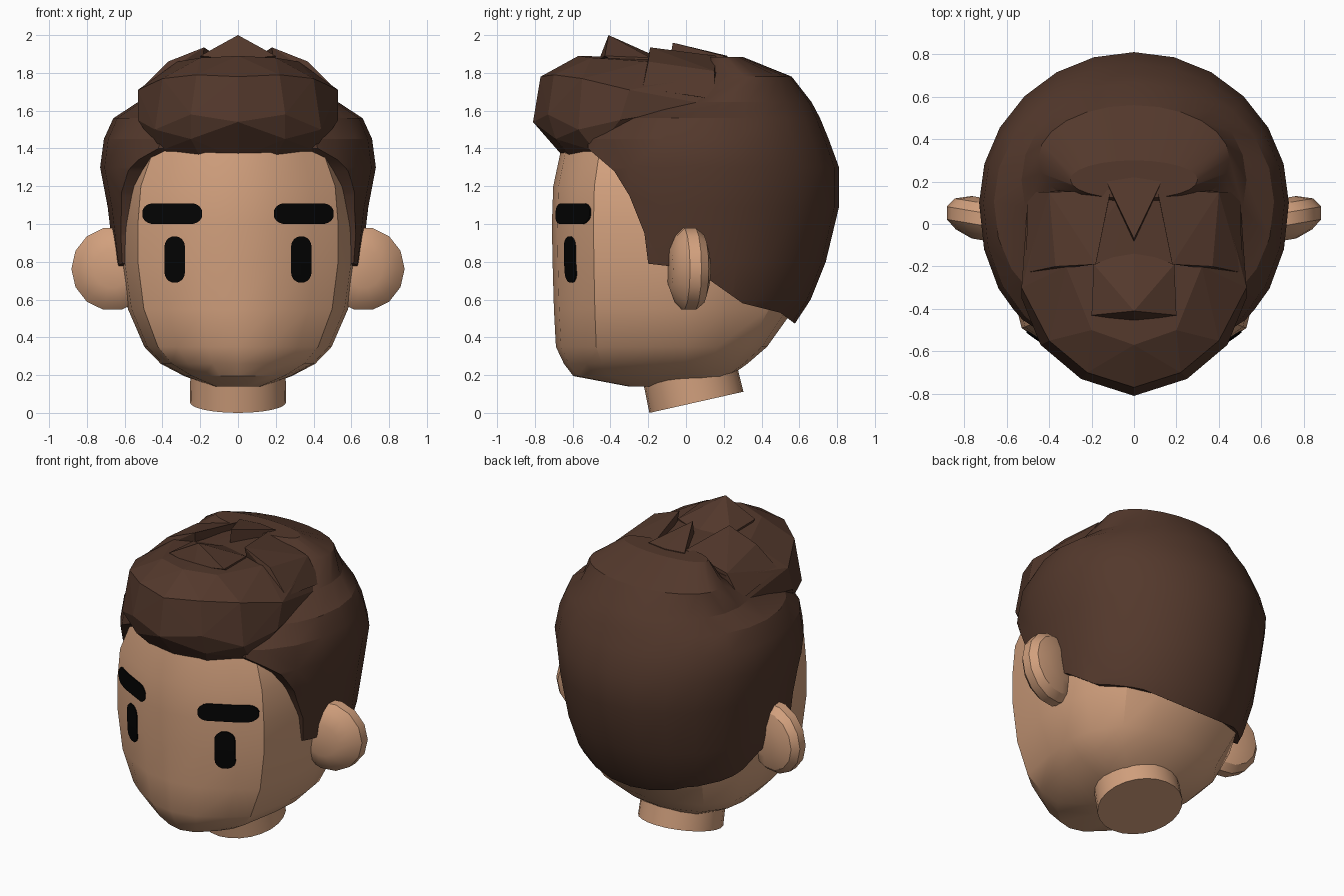
import bpy, bmesh, math
from mathutils import Vector
from mathutils.bvhtree import BVHTree

if "Cube" in bpy.data.objects:
    bpy.data.objects.remove(bpy.data.objects["Cube"])


def material(name, rgb):
    m = bpy.data.materials.new(name)
    m.diffuse_color = (*rgb, 1)
    m.use_nodes = True
    m.node_tree.nodes["Principled BSDF"].inputs["Base Color"].default_value = m.diffuse_color
    return m


SKIN = material("skin", (0.64, 0.35, 0.205))
HAIR = material("brown hair", (0.087, 0.040, 0.025))
BLACK = material("black", (0.001, 0.001, 0.001))


def finish(name, bm, mat, smooth=0):
    bmesh.ops.recalc_face_normals(bm, faces=bm.faces)
    me = bpy.data.meshes.new(name)
    bm.to_mesh(me)
    bm.free()
    me.materials.append(mat)
    ob = bpy.data.objects.new(name, me)
    bpy.context.collection.objects.link(ob)
    if smooth:
        soften(ob, smooth)
    return ob


def soften(ob, degrees):
    bpy.ops.object.select_all(action='DESELECT')
    ob.select_set(True)
    bpy.context.view_layer.objects.active = ob
    bpy.ops.object.shade_smooth_by_angle(angle=math.radians(degrees))


def loft(rings):
    """Skin a list of equal-length point loops and cap both ends."""
    bm = bmesh.new()
    rows = [[bm.verts.new(p) for p in r] for r in rings]
    n = len(rows[0])
    for a, b in zip(rows, rows[1:]):
        for i in range(n):
            j = (i + 1) % n
            bm.faces.new((a[i], a[j], b[j], b[i]))
    bm.faces.new(rows[0][::-1])
    bm.faces.new(rows[-1])
    return bm


def hull(name, pts, sides, mat=HAIR):
    """Convex lump; sides lists the x signs whose points are joined."""
    bm = bmesh.new()
    for p in sorted({(s * x, y, z) for s in sides for x, y, z in pts}):
        bm.verts.new(p)
    bmesh.ops.convex_hull(bm, input=bm.verts[:])
    junk = [v for v in bm.verts if not v.link_faces]
    bmesh.ops.delete(bm, geom=junk, context='VERTS')
    return finish(name, bm, mat)


# Head: one mirrored cross-section, scaled at each height
half = [(0, -.71), (.2, -.682), (.4, -.578), (.53, -.49), (.6, -.2), (.62, 0),
        (.59, .25), (.45, .5), (.25, .61), (0, .65)]
section = half + [(-x, y) for x, y in half[-2:0:-1]]
levels = [(.14, .22, .43, .2), (.195, .46, .84, .36), (.26, .66, .91, .5),
          (.35, .80, .97, .66), (.55, .94, .985, .88), (.8, 1, .995, 1), (1.0, 1, 1, 1),
          (1.2, .97, .99, 1), (1.4, .84, .93, .95), (1.55, .6, .7, .7)]
head_bm = loft([[(x * sx, y * (sf if y < 0 else sb), z) for x, y in section]
                for z, sx, sf, sb in levels])
surface = BVHTree.FromBMesh(head_bm)
finish("head", head_bm, SKIN, 26)

# Neck: slightly tilted cylinder
bm = bmesh.new()
bmesh.ops.create_cone(bm, cap_ends=True, segments=24, radius1=.255,
                      radius2=.25, depth=.26)
bmesh.ops.translate(bm, verts=bm.verts, vec=(0, 0, .13))
neck = finish("neck", bm, SKIN, 30)
neck.location = (0, .055, .056)
neck.rotation_euler.x = math.radians(12.7)

# Ears: rounded discs facing forward, outer edge swept back a little
for s, side in ((1, "left"), (-1, "right")):
    rings = []
    for y, r in ((-.085, .1), (-.055, .175), (-.015, .217), (.045, .217), (.09, .18), (.115, .1)):
        rings.append([(s * (.665 + r * math.cos(a)), y + .17 * r * math.cos(a),
                       .762 + 1.02 * r * math.sin(a))
                      for a in (2 * math.pi * i / 14 for i in range(14))])
    finish(side + "_ear", loft(rings), SKIN, 30)


# Eyes and eyebrows: thin rounded plates draped over the face
def plate(name, cx, cz, length, r, upright):
    bm = bmesh.new()
    rows = []
    for i in range(17):
        u = length * .985 * math.sin(math.pi / 2 * (i / 8 - 1))
        over = max(0, abs(u) - (length - r)) / r
        h = r * math.sqrt(1 - over * over)
        row = []
        for t in (-1, 0, 1):
            x, z = (cx + t * h, cz + u) if upright else (cx + u, cz + t * h)
            y = surface.ray_cast(Vector((x, -2, z)), Vector((0, 1, 0)))[0].y
            row.append([bm.verts.new((x, y - d, z)) for d in (.009, .001)])
        rows.append(row)
    for a, b in zip(rows, rows[1:]):
        for k in (0, 1):
            bm.faces.new((a[k][0], a[k + 1][0], b[k + 1][0], b[k][0]))
        for k in (0, 2):
            bm.faces.new((a[k][0], b[k][0], b[k][1], a[k][1]))
    for e in (rows[0], rows[-1]):
        for k in (0, 1):
            bm.faces.new((e[k][0], e[k + 1][0], e[k + 1][1], e[k][1]))
    finish(name, bm, BLACK)


for s, side in ((1, "left"), (-1, "right")):
    plate(side + "_eye", s * .335, .812, .123, .054, True)
    plate(side + "_eyebrow", s * .348, 1.055, .16, .054, False)


# Hair base: rounded cap trimmed along a side-view hairline
def hair_ring(z, rx, front, back, n=24):
    cy = max(.1, (front + back) / 2)
    pts = []
    for i in range(n):
        a = 2 * math.pi * i / n
        c, s = math.cos(a), math.sin(a)
        p = 2 / 2.15 if s < 0 else 1
        depth = (cy - front) if s < 0 else (back - cy)
        pts.append((rx * math.copysign(abs(c) ** p, c),
                    cy + depth * math.copysign(abs(s) ** p, s), z))
    return pts


cap = finish("hair_base", loft([hair_ring(*r) for r in (
    (.44, .53, -.70, .555), (.6, .605, -.72, .66), (.8, .655, -.72, .74),
    (1.09, .69, -.69, .81), (1.3, .73, -.67, .81), (1.45, .71, -.64, .755),
    (1.56, .66, -.5, .71), (1.645, .53, -.25, .665), (1.78, .45, .06, .56),
    (1.885, .3, .12, .3))]), HAIR)
hairline = [(-.52, 1.4), (-.38, 1.28), (-.3, 1.15), (-.22, .95), (-.2, .79), (-.03, .77),
            (.13, .7), (.3, .58), (.5, .53), (.58, .47), (1, .4), (1, 2.1), (-.52, 2.1)]
cutter = finish("hairline_cutter", loft([[(x, y, z) for y, z in hairline] for x in (-1, 1)]), HAIR)
cutter.hide_render = True
mod = cap.modifiers.new("trim", 'BOOLEAN')
mod.operation, mod.solver, mod.object = 'INTERSECT', 'EXACT', cutter
bpy.context.view_layer.update()
trimmed = bpy.data.meshes.new_from_object(cap.evaluated_get(bpy.context.evaluated_depsgraph_get()))
cap.modifiers.clear()
cap.data = trimmed
bpy.data.objects.remove(cutter)
soften(cap, 20)

# Quiff: faceted lump overhanging the forehead
hull("quiff", [(0, -.64, 1.345), (.2, -.61, 1.355), (.42, -.48, 1.385), (0, -.81, 1.54),
               (.25, -.69, 1.45), (.25, -.73, 1.58), (.44, -.57, 1.5), (.53, -.35, 1.55),
               (.46, -.2, 1.5), (0, -.77, 1.78), (.22, -.70, 1.79), (.4, -.55, 1.77),
               (.53, -.3, 1.71), (.5, .13, 1.63), (0, -.57, 1.89), (.2, -.5, 1.88),
               (.32, -.2, 1.86), (.41, .15, 1.79), (0, .2, 1.87)], (1, -1))

# Tufts on top: front spike, back wedge and a pair of side locks
hull("front_tuft", [(0, -.41, 2.0), (.2, -.43, 1.89), (0, -.46, 1.87), (.19, -.19, 1.88),
                    (0, -.12, 1.87), (.19, -.2, 1.75)], (1, -1))
hull("back_tuft", [(0, -.07, 1.96), (.13, .2, 1.89), (0, .22, 1.89), (0, -.1, 1.78),
                   (.13, .2, 1.75)], (1, -1))
for s, side in ((1, "left"), (-1, "right")):
    hull(side + "_tuft", [(.18, -.19, 1.935), (.37, -.2, 1.86), (.51, -.23, 1.72),
                          (.5, .15, 1.66), (.4, .15, 1.81), (.11, .16, 1.89),
                          (.12, .1, 1.7), (.2, -.14, 1.7)], (s,))
